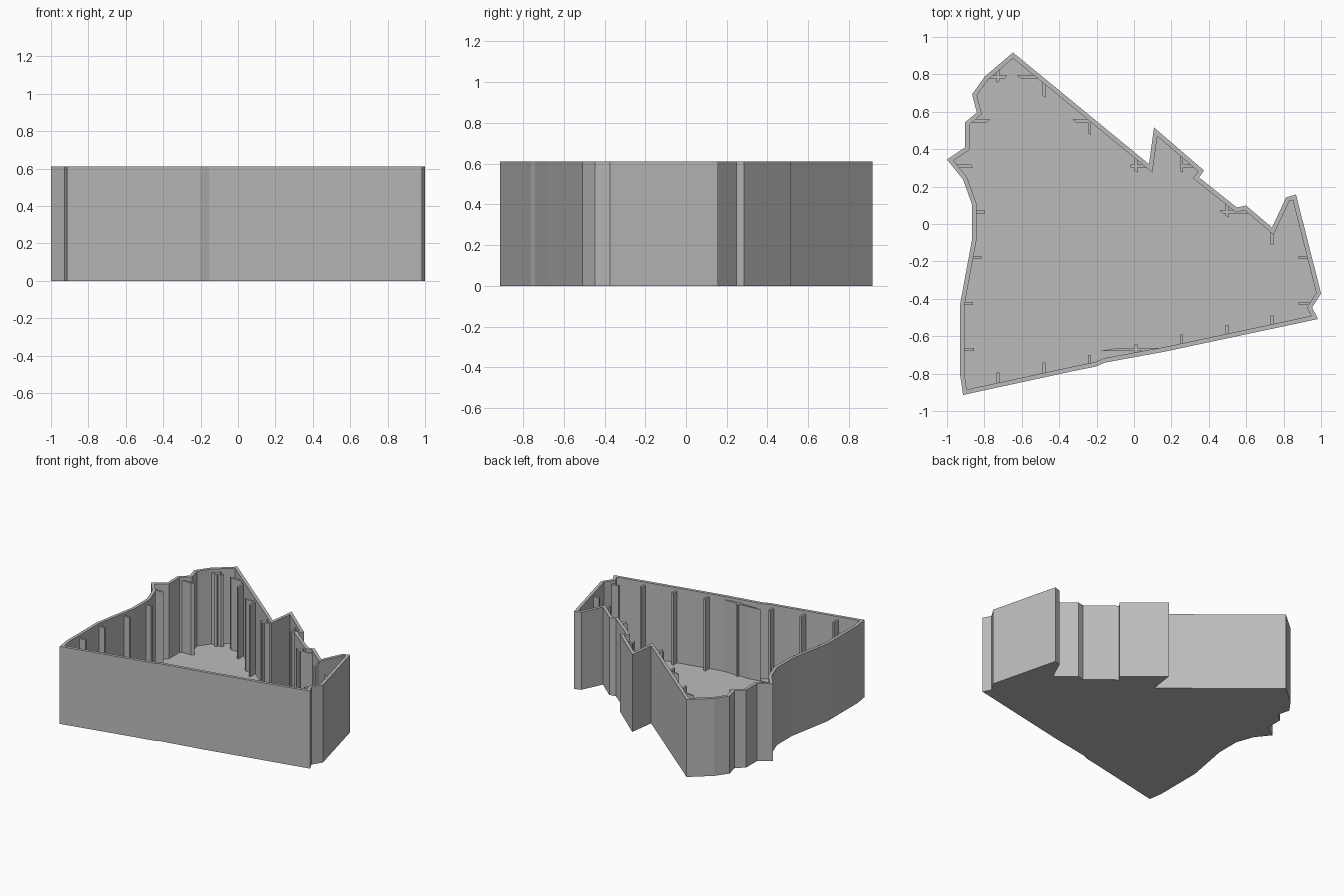
import bpy, bmesh
from mathutils import Vector

if "Cube" in bpy.data.objects:
    bpy.data.objects.remove(bpy.data.objects["Cube"])

HEIGHT, FLOOR, WALL = 0.61, 0.02, 0.024
RIB_TOP, RIB_HALF = 0.585, 0.008

# Clockwise outer outline of the tray
OUTLINE = [Vector(p) for p in [
    (-.647, .917), (.08, .32), (.107, .516), (.374, .286), (.348, .249),
    (.55, .088), (.599, .099), (.738, -.019), (.813, .142), (.866, .158),
    (1, -.372), (.952, -.447), (.984, -.508), (.166, -.682), (-.155, -.741),
    (-.203, -.762), (-.337, -.789), (-.914, -.914), (-.93, -.805), (-.93, -.43),
    (-.866, -.083), (-.866, .104), (-.914, .238), (-1, .345), (-.904, .409),
    (-.904, .543), (-.84, .596), (-.866, .693), (-.797, .789)]]

grey = bpy.data.materials.new("plain grey")
grey.diffuse_color = (0.5, 0.5, 0.5, 1)
grey.use_nodes = True
grey.node_tree.nodes["Principled BSDF"].inputs["Base Color"].default_value = grey.diffuse_color


def inset(points, d):
    """Mitred inward offset of a clockwise outline."""
    out = []
    for i, p in enumerate(points):
        a = (p - points[i - 1]).normalized()
        b = (points[(i + 1) % len(points)] - p).normalized()
        na, nb = Vector((a.y, -a.x)), Vector((b.y, -b.x))
        out.append(p + (na + nb) * (d / (1 + na.dot(nb))))
    return out


def finish(bm, name):
    bmesh.ops.recalc_face_normals(bm, faces=bm.faces)
    mesh = bpy.data.meshes.new(name)
    bm.to_mesh(mesh)
    bm.free()
    mesh.materials.append(grey)
    ob = bpy.data.objects.new(name, mesh)
    bpy.context.collection.objects.link(ob)
    return ob


def ring(bm, points, z):
    return [bm.verts.new((p[0], p[1], z)) for p in points]


def bridge(bm, a, b):
    for i in range(len(a)):
        bm.faces.new((a[i - 1], a[i], b[i], b[i - 1]))


def prism(name, points, z0, z1):
    bm = bmesh.new()
    low, high = ring(bm, points, z0), ring(bm, points, z1)
    bridge(bm, low, high)
    bm.faces.new(low)
    bm.faces.new(high)
    return finish(bm, name)


# Tray: outer wall, rim, inner wall and floor in one closed shell
bm = bmesh.new()
inner = inset(OUTLINE, WALL)
rings = [ring(bm, OUTLINE, 0), ring(bm, OUTLINE, HEIGHT),
         ring(bm, inner, HEIGHT), ring(bm, inner, FLOOR)]
for lo, hi in zip(rings, rings[1:]):
    bridge(bm, lo, hi)
bm.faces.new(rings[0])
bm.faces.new(rings[-1])
finish(bm, "tray")

# Ribs lie on a regular grid; each is (line, start, end, skew of the ends)
ACROSS = [(.785, -.80, -.685, .015), (.785, -.615, -.47, -.02),
          (.55, -.92, -.78, .02), (.55, -.32, -.18, -.02),
          (.31, -.99, -.866, -.01), (.31, -.02, .10, 0), (.31, .25, .38, -.02),
          (.065, -.88, -.797, 0), (.065, .465, .64, -.02),
          (-.18, -.90, -.815, 0), (-.18, .88, .97, 0),
          (-.425, -.94, -.86, 0), (-.425, .88, .99, 0),
          (-.67, -.94, -.856, 0), (-.67, -.13, .25, .09)]
ALONG = [(-.727, .76, .87, .01), (-.727, -.89, -.795, 0),
         (-.48, .68, .80, -.01), (-.48, -.84, -.74, 0),
         (-.237, .48, .60, -.01), (-.237, -.79, -.70, 0),
         (.01, .28, .40, -.01), (.01, -.73, -.645, 0),
         (.253, .28, .40, -.01), (.253, -.68, -.59, 0),
         (.497, .04, .15, -.01), (.497, -.63, -.54, 0),
         (.738, -.11, -.02, 0), (.738, -.58, -.49, 0)]

# Cutter trims the ribs to the middle of the wall
cutter = prism("rib_trim_helper", inset(OUTLINE, WALL / 2), -1, 2)
cutter.hide_render = True


def rib(name, line, a, b, skew, along):
    s, h = skew / 2, RIB_HALF
    pts = [(a - s, line - h), (b - s, line - h), (b + s, line + h), (a + s, line + h)]
    if along:
        pts = [(y, x) for x, y in pts]
    ob = prism(name, pts, FLOOR / 2, RIB_TOP)
    mod = ob.modifiers.new("trim", 'BOOLEAN')
    mod.operation, mod.solver, mod.object = 'INTERSECT', 'EXACT', cutter
    bpy.context.view_layer.objects.active = ob
    bpy.ops.object.modifier_apply(modifier=mod.name)


for i, r in enumerate(ACROSS):
    rib(f"cross_rib_{i}", *r, False)
for i, r in enumerate(ALONG):
    rib(f"long_rib_{i}", *r, True)
bpy.data.objects.remove(cutter)
